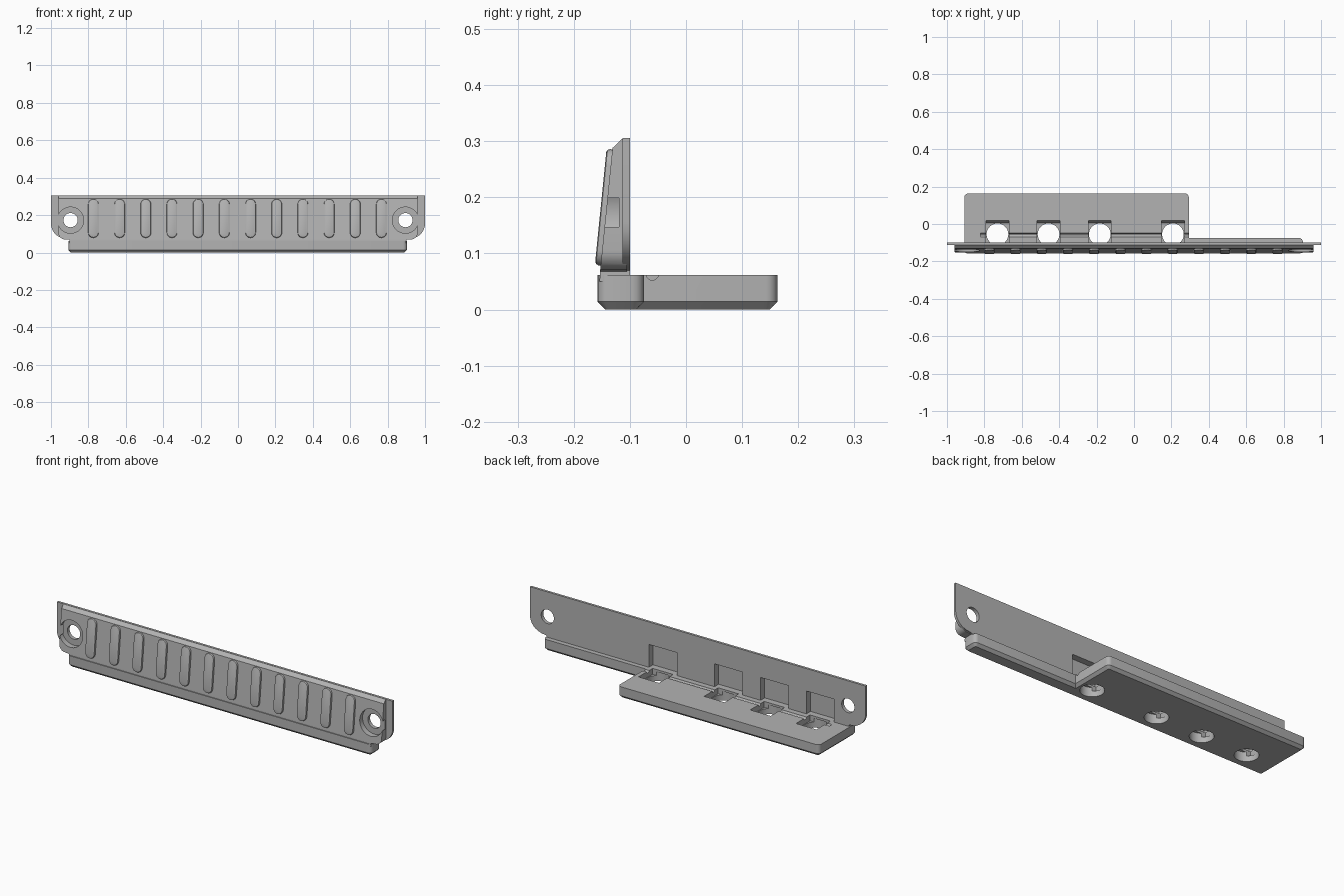
import bpy, bmesh, math
from mathutils import Vector

if "Cube" in bpy.data.objects:
    bpy.data.objects.remove(bpy.data.objects["Cube"], do_unlink=True)

grey = bpy.data.materials.new("plain_grey")
grey.use_nodes = True
grey.diffuse_color = (0.45, 0.45, 0.45, 1)
grey.node_tree.nodes["Principled BSDF"].inputs["Base Color"].default_value = (0.45, 0.45, 0.45, 1)


def arc(cx, cy, r, start, end, n=8):
    steps = [math.radians(start + (end - start) * i / n) for i in range(n + 1)]
    return [(cx + r * math.cos(a), cy + r * math.sin(a)) for a in steps]


def prism(name, pts, axis, lo, hi, edit=None):
    """Extrude a flat outline along one axis."""
    place = {"x": lambda p, d: (d, p[0], p[1]),
             "y": lambda p, d: (p[0], d, p[1]),
             "z": lambda p, d: (p[0], p[1], d)}[axis]
    bm = bmesh.new()
    face = bm.faces.new([bm.verts.new(place(p, lo)) for p in pts])
    out = bmesh.ops.extrude_face_region(bm, geom=[face])
    shift = Vector(place((0, 0), hi - lo))
    bmesh.ops.translate(bm, vec=shift, verts=[g for g in out["geom"] if isinstance(g, bmesh.types.BMVert)])
    bmesh.ops.recalc_face_normals(bm, faces=bm.faces)
    if edit:
        edit(bm)
    mesh = bpy.data.meshes.new(name)
    bm.to_mesh(mesh)
    bm.free()
    mesh.materials.append(grey)
    ob = bpy.data.objects.new(name, mesh)
    bpy.context.collection.objects.link(ob)
    return ob


def combine(ob, tool, operation="DIFFERENCE"):
    """Apply a boolean and throw the tool away."""
    mod = ob.modifiers.new("cut", "BOOLEAN")
    mod.operation, mod.solver, mod.object = operation, "EXACT", tool
    bpy.context.view_layer.update()
    graph = bpy.context.evaluated_depsgraph_get()
    mesh = bpy.data.meshes.new_from_object(ob.evaluated_get(graph))
    ob.modifiers.clear()
    ob.data = mesh
    bpy.data.objects.remove(tool, do_unlink=True)


def mirrored(half):
    return half + [(-x, z) for x, z in reversed(half)]


# Thin back flange with rounded lower corners
flange = [(0.9, 0.05), (0.9, 0.07)] + arc(0.92, 0.155, 0.08, -90, 0) + [(1, 0.306)]
plate = prism("face_plate", mirrored(flange), "y", -0.113, -0.1)

# Sloping front body
outline = [(0.9, 0.05), (0.9, 0.068)] + arc(0.925, 0.105, 0.035, -90, 0) + [(0.96, 0.32)]
body = prism("front_body", mirrored(outline), "y", -0.2, -0.105)
slope = [(-0.105, 0.03), (-0.155, 0.03), (-0.153, 0.07), (-0.131, 0.288),
         (-0.113, 0.305), (-0.105, 0.305)]
combine(body, prism("slope_tool", slope, "x", -1.1, 1.1), "INTERSECT")
combine(plate, body, "UNION")

# Screw holes with wide counterbores
for x in (-0.895, 0.895):
    for radius, front, back in ((0.07, -0.25, -0.119), (0.038, -0.25, 0)):
        ring = arc(x, 0.173, radius, 0, 360, 40)[:-1]
        combine(plate, prism("screw_tool", ring, "y", front, back))


# Base: front strip and wide rear ledge with chamfered underside
def soften(bm):
    def convex_upright(e):
        a, b = (v.co for v in e.verts)
        return abs(a.z - b.z) > 0.01 and e.is_convex
    bmesh.ops.bevel(bm, geom=[e for e in bm.edges if convex_upright(e)], offset=0.02,
                    segments=4, profile=0.5, affect="EDGES")
    bmesh.ops.bevel(bm, geom=[e for e in bm.edges if all(v.co.z < 0.001 for v in e.verts)],
                    offset=0.014, segments=1, affect="EDGES")


base_outline = [(-0.907, -0.158), (0.903, -0.158), (0.903, -0.075),
                (0.293, -0.075), (0.293, 0.163), (-0.907, 0.163)]
base = prism("base_ledge", base_outline, "z", 0, 0.062, soften)

# Shallow groove along the ledge
groove = arc(-0.06, 0.063, 0.011, 0, 360, 12)[:-1]
combine(base, prism("groove_tool", groove, "x", -0.82, 0.32))

# Round openings, sloped pockets and plate recesses
pocket = [(-0.1, 0.08), (-0.1, 0.03), (0.005, 0.03), (0.02, 0.062), (0.02, 0.08)]
for x in (-0.73, -0.457, -0.183, 0.208):
    combine(base, prism("pocket_tool", pocket, "x", x - 0.061, x + 0.061))
    hole = arc(x, -0.055, 0.058, 0, 360, 40)[:-1]
    combine(base, prism("hole_tool", hole, "z", -0.1, 0.1))
    recess = [(x - 0.083, 0.062), (x + 0.083, 0.062), (x + 0.083, 0.185), (x - 0.083, 0.185)]
    combine(plate, prism("recess_tool", recess, "y", -0.135, -0.05))


# Raised grip ribs on the front
def round_front(bm):
    rim = [e for e in bm.edges if all(v.co.y < -0.009 for v in e.verts)]
    bmesh.ops.bevel(bm, geom=rim, offset=0.006, segments=2, profile=0.5, affect="EDGES")


capsule = arc(0, 0.076, 0.028, 0, 180, 10) + arc(0, -0.076, 0.028, 180, 360, 10)
parts = [plate, base]
for i in range(12):
    rib = prism(f"grip_rib_{i + 1}", capsule, "y", -0.01, 0.005, round_front)
    rib.location = (-0.773 + 0.14 * i, -0.142, 0.182)
    rib.rotation_euler.x = -0.1
    parts.append(rib)

bpy.ops.object.select_all(action="DESELECT")
for ob in parts:
    ob.select_set(True)
bpy.context.view_layer.objects.active = plate
bpy.ops.object.shade_smooth_by_angle(angle=math.radians(30))
